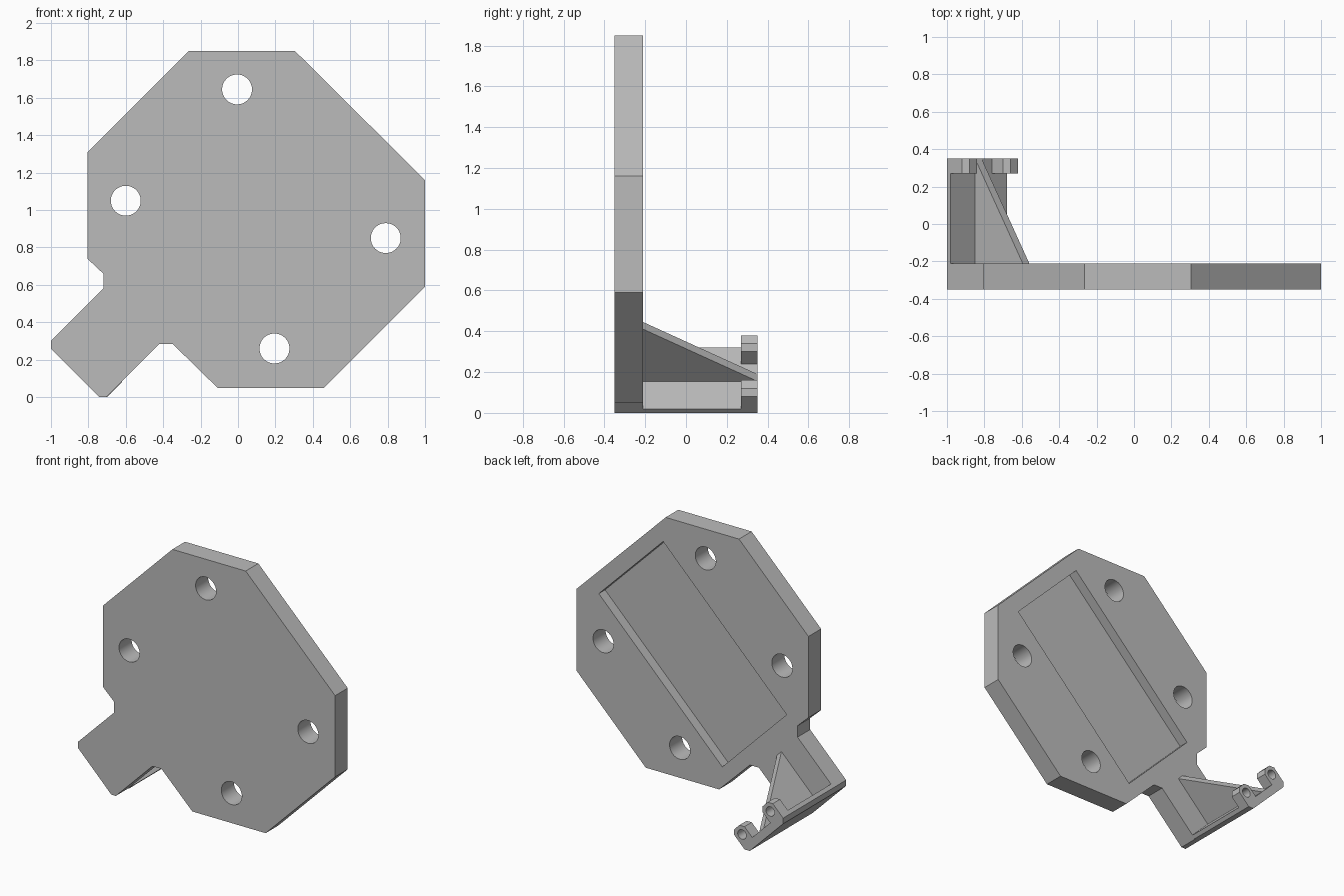
import bpy, bmesh
from math import radians
from mathutils import Matrix, Vector

cube = bpy.data.objects.get("Cube")
if cube:
    bpy.data.objects.remove(cube, do_unlink=True)

GREY = (0.5, 0.5, 0.5, 1.0)
grey = bpy.data.materials.new("plain grey")
grey.use_nodes = True
grey.diffuse_color = GREY
grey.node_tree.nodes["Principled BSDF"].inputs["Base Color"].default_value = GREY

FRONT, BACK, WALL_END, TIP = -0.35, -0.21, 0.27, 0.35


def diag(s, d):
    """Point (x, z) from its sum s = x + z and difference d = x - z."""
    return ((s + d) / 2, (s - d) / 2)


def finish(name, bm):
    bmesh.ops.recalc_face_normals(bm, faces=bm.faces)
    mesh = bpy.data.meshes.new(name)
    bm.to_mesh(mesh)
    bm.free()
    obj = bpy.data.objects.new(name, mesh)
    bpy.context.collection.objects.link(obj)
    mesh.materials.append(grey)
    return obj


def prism(name, outline, y0, y1):
    """Extrude an (x, z) outline along y."""
    bm = bmesh.new()
    face = bm.faces.new([bm.verts.new((x, y0, z)) for x, z in outline])
    new = bmesh.ops.extrude_face_region(bm, geom=[face])["geom"]
    verts = [v for v in new if isinstance(v, bmesh.types.BMVert)]
    bmesh.ops.translate(bm, verts=verts, vec=(0, y1 - y0, 0))
    return finish(name, bm)


def peg(x, z, radius, y0, y1):
    """Round cutter along y."""
    bm = bmesh.new()
    place = Matrix.Translation((x, (y0 + y1) / 2, z)) @ Matrix.Rotation(radians(90), 4, "X")
    bmesh.ops.create_cone(bm, cap_ends=True, segments=48, radius1=radius,
                          radius2=radius, depth=y1 - y0, matrix=place)
    return finish("hole_cutter", bm)


def cut(obj, cutters):
    for cutter in cutters:
        cutter.hide_render = True
        mod = obj.modifiers.new("cut", "BOOLEAN")
        mod.operation = "DIFFERENCE"
        mod.solver = "EXACT"
        mod.object = cutter
        bpy.context.view_layer.objects.active = obj
        bpy.ops.object.modifier_apply(modifier=mod.name)
        bpy.data.objects.remove(cutter, do_unlink=True)


def smooth(obj):
    bpy.ops.object.select_all(action="DESELECT")
    obj.select_set(True)
    bpy.context.view_layer.objects.active = obj
    bpy.ops.object.shade_smooth_by_angle(angle=radians(30))


# Main plate with its diagonal arm
plate = prism("main_plate", [
    (-0.265, 1.85), (0.305, 1.85), (1, 1.16), (1, 0.59), (0.46, 0.05), (-0.11, 0.05),
    (-0.35, 0.285), (-0.42, 0.285), (-0.705, 0), (-0.74, 0), (-1, 0.26), (-1, 0.3),
    (-0.72, 0.58), (-0.72, 0.66), (-0.805, 0.74), (-0.805, 1.31)], FRONT, BACK)

# Four through holes and the shallow rectangular recess in the back
holes = [peg(x, z, 0.08, FRONT - 0.1, BACK + 0.1)
         for x, z in [(-0.005, 1.645), (-0.6, 1.05), (0.79, 0.85), (0.195, 0.26)]]
recess = prism("recess_cutter", [diag(0.08, -1.35), diag(2, -1.35),
                                 diag(2, -0.35), diag(0.08, -0.35)], BACK - 0.07, BACK + 0.1)
cut(plate, holes + [recess])
smooth(plate)

# Wall standing on the end of the arm
prism("end_wall", [(-1, 0.26), (-0.74, 0), (-0.7, 0), (-0.68, 0.02),
                   (-0.98, 0.32), (-1, 0.3)], BACK, WALL_END)

# Rim of the wall with two chamfered lugs, each drilled through
lug = [(-0.68, 0.02), (-0.62, 0.08), (-0.62, 0.12), (-0.66, 0.16), (-0.7, 0.16), (-0.76, 0.1)]
STEP = 0.22
rim = prism("hinge_lugs", [(-1, 0.26), (-0.74, 0), (-0.7, 0)] + lug
            + [(x - STEP, z + STEP) for x, z in lug] [1:0]
            + [(-0.9, 0.24)] + [(x - STEP, z + STEP) for x, z in lug[1:5]]
            + [(-0.98, 0.32), (-1, 0.3)], WALL_END, TIP)
cut(rim, [peg(-0.68 - i * STEP, 0.1 + i * STEP, 0.033, WALL_END - 0.05, TIP + 0.05)
          for i in range(2)])
smooth(rim)

# Triangular gusset between arm and wall
bm = bmesh.new()
sides = []
for d in (-1.04, -0.97):
    corners = [(-0.66, BACK), (-0.15, BACK), (-0.66, TIP)]
    sides.append([bm.verts.new((diag(s, d)[0], y, diag(s, d)[1])) for s, y in corners])
    bm.faces.new(sides[-1])
for i in range(3):
    j = (i + 1) % 3
    bm.faces.new([sides[0][i], sides[0][j], sides[1][j], sides[1][i]])
finish("gusset", bm)
